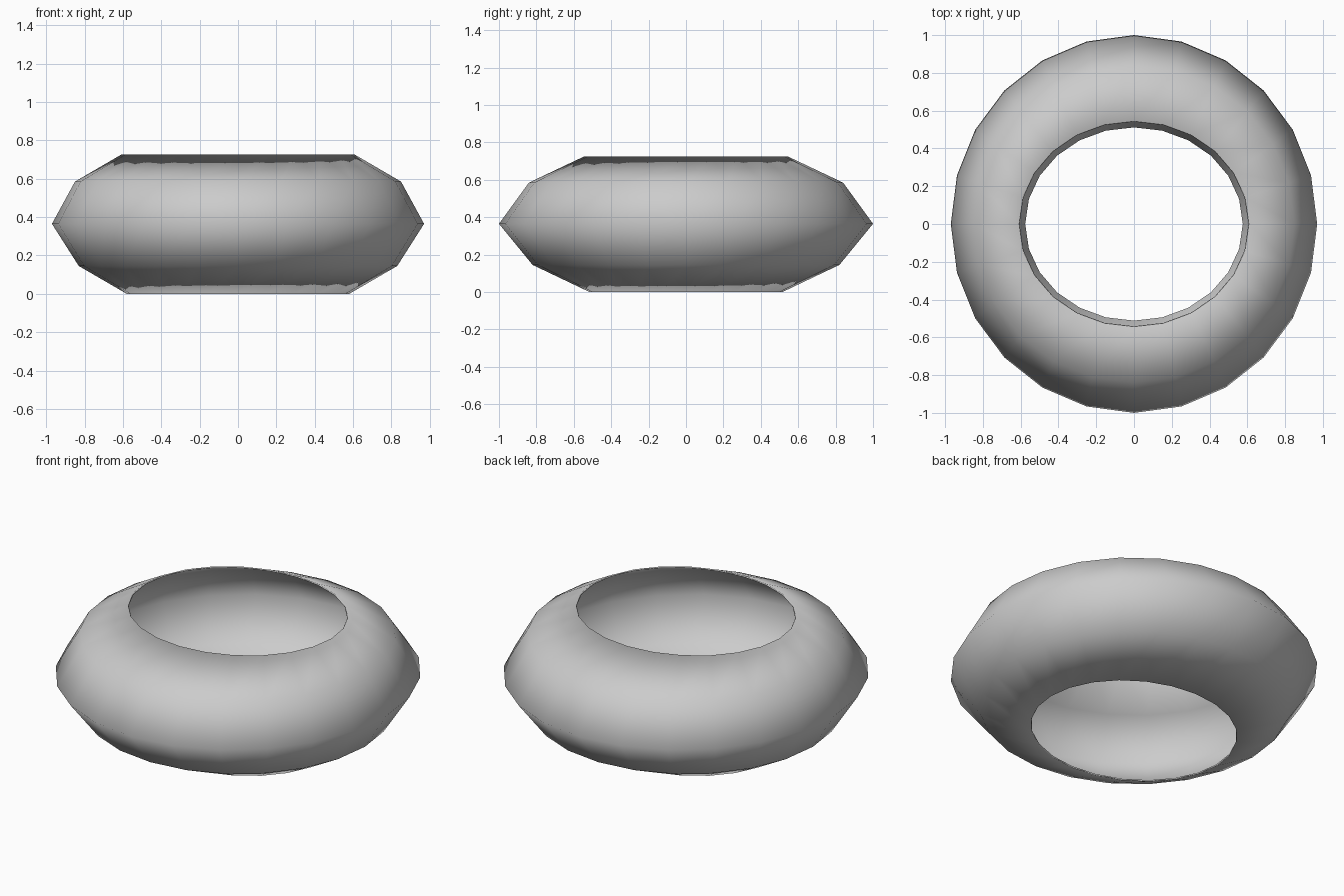
import bpy, bmesh, math

cube = bpy.data.objects.get("Cube")
if cube:
    bpy.data.objects.remove(cube, do_unlink=True)

# Plain grey material
grey = bpy.data.materials.new("plain_grey")
grey.use_nodes = True
colour = (0.6, 0.6, 0.6, 1.0)
grey.diffuse_color = colour
grey.node_tree.nodes["Principled BSDF"].inputs["Base Color"].default_value = colour

SIDES = 24
# Oval rings from the bottom rim to the top rim: x radius, y radius, height
RINGS = [
    (0.58, 0.515, 0.0),
    (0.83, 0.82, 0.145),
    (0.97, 1.0, 0.365),
    (0.85, 0.84, 0.585),
    (0.61, 0.545, 0.725),
]

# Hollow band, open towards the middle
bm = bmesh.new()
loops = []
for rx, ry, z in RINGS:
    angles = [math.tau * i / SIDES for i in range(SIDES)]
    loops.append([bm.verts.new((rx * math.cos(a), ry * math.sin(a), z)) for a in angles])
for low, high in zip(loops, loops[1:]):
    for i in range(SIDES):
        j = (i + 1) % SIDES
        bm.faces.new((low[i], low[j], high[j], high[i]))
for face in bm.faces:
    face.smooth = True

mesh = bpy.data.meshes.new("tyre_shell")
bm.to_mesh(mesh)
bm.free()
mesh.materials.append(grey)
tyre = bpy.data.objects.new("tyre_shell", mesh)
bpy.context.collection.objects.link(tyre)

# Thin wall whose rim is shaded softly into both sides
wall = tyre.modifiers.new("wall", "SOLIDIFY")
wall.thickness = 0.008
wall.offset = -1.0
wall.use_rim = True
